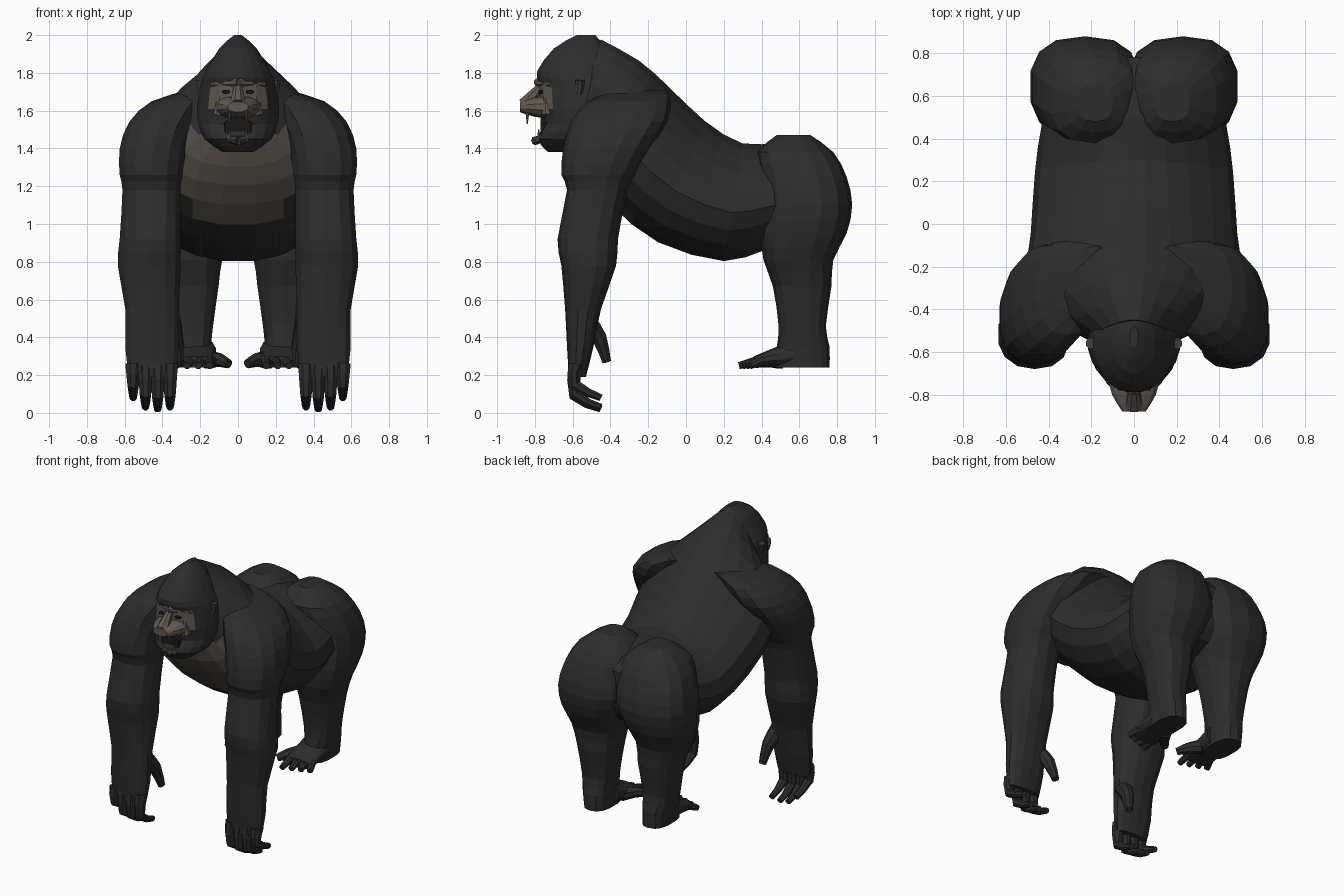
import bpy, bmesh
from math import cos, sin, pi
from mathutils import Vector

default_cube = bpy.data.objects.get("Cube")
if default_cube:
    bpy.data.objects.remove(default_cube, do_unlink=True)


def material(name, value, warmth=0):
    colour = (value, value * (1 - warmth / 2), value * (1 - warmth), 1)
    made = bpy.data.materials.new(name)
    made.use_nodes = True
    made.diffuse_color = colour
    shader = made.node_tree.nodes["Principled BSDF"]
    shader.inputs["Base Color"].default_value = colour
    shader.inputs["Roughness"].default_value = .9
    return made


fur = material("black_fur", .026)
chest_skin = material("chest_skin", .1, .28)
face_skin = material("face_skin", .12, .3)
dark_skin = material("dark_skin", .05, .25)
mouth_dark = material("mouth_dark", .01)
tooth_white = material("tooth_white", .15, .2)


def signed_power(value, exponent):
    return abs(value) ** exponent * (1 if value > 0 else -1)


def refine(rings):
    """Insert a smoothly curved ring halfway between every two given rings."""
    rings = [[number for vector in ring for number in vector] for ring in rings]
    padded = [rings[0], *rings, rings[-1]]
    result = [rings[0]]
    for before, start, end, after in zip(padded, padded[1:], padded[2:], padded[3:]):
        middle = [(9 * (s + e) - b - a) / 16 for b, s, e, a in zip(before, start, end, after)]
        result += [middle, end]
    return [(Vector(r[:3]), Vector(r[3:6]), Vector(r[6:])) for r in result]


def loft(name, rings, skin=fur, side=1, sides=14, exponent=.85, taper=0, bare=None, bare_skin=None):
    """Skin rings of (centre, half axis u, half axis v); taper narrows the +v end."""
    bm = bmesh.new()
    loops = []
    for centre, u, v in refine(rings):
        loop = []
        for i in range(sides):
            angle = 2 * pi * (i + .5) / sides
            across = signed_power(cos(angle), exponent) * (1 - taper * max(0, sin(angle)))
            point = centre + u * across + v * signed_power(sin(angle), exponent)
            loop.append(bm.verts.new((point.x * side, point.y, point.z)))
        loops.append(loop)
    for lower, upper in zip(loops, loops[1:]):
        for i in range(sides):
            bm.faces.new((lower[i - 1], lower[i], upper[i], upper[i - 1]))
    bm.faces.new(loops[0])
    bm.faces.new(loops[-1])
    bmesh.ops.recalc_face_normals(bm, faces=bm.faces)
    mesh = bpy.data.meshes.new(name)
    mesh.materials.append(skin)
    if bare:
        mesh.materials.append(bare_skin)
        for face in bm.faces:
            face.material_index = int(bare(face.calc_center_median(), face.normal))
    bm.to_mesh(mesh)
    bm.free()
    bpy.context.collection.objects.link(bpy.data.objects.new(name, mesh))


def level(inner, outer, front, back, height):
    """A horizontal ring from its four extents."""
    centre = ((inner + outer) / 2, (front + back) / 2, height)
    return centre, ((outer - inner) / 2, 0, 0), (0, (back - front) / 2, 0)


def slanted(top_y, top_z, low_y, low_z, half_width):
    """A ring across the spine, from the back line down to the belly line."""
    centre = (0, (top_y + low_y) / 2, (top_z + low_z) / 2)
    return centre, (half_width, 0, 0), (0, (top_y - low_y) / 2, (top_z - low_z) / 2)


def tube(name, points, start_radius, end_radius, skin=fur, side=1, flat=1):
    """A round limb along a path, tapering evenly."""
    points = [Vector(p) for p in points]
    last = len(points) - 1
    rings = []
    for i, point in enumerate(points):
        along = (points[min(i + 1, last)] - points[max(i - 1, 0)]).normalized()
        reference = Vector((0, 0, 1)) if abs(along.x) > .8 else Vector((1, 0, 0))
        u = (reference - along * reference.dot(along)).normalized()
        radius = start_radius + (end_radius - start_radius) * i / last
        rings.append((point, u * radius, along.cross(u) * radius * flat))
    loft(name, rings, skin, side, sides=8, exponent=1)


# Torso with a bare chest
def is_chest(centre, normal):
    return 1.05 < centre.z < 1.5 and abs(centre.x) < .3 and normal.y < -.25 and centre.y < -.3


loft("torso", [
    slanted(.78, 1.3, .78, 1.05, .22),
    slanted(.7, 1.38, .7, .92, .38),
    slanted(.5, 1.43, .42, .86, .44),
    slanted(.3, 1.43, .2, .8, .47),
    slanted(.1, 1.55, -.15, .9, .49),
    slanted(-.1, 1.74, -.4, 1.1, .51),
    slanted(-.25, 1.87, -.54, 1.3, .4),
    slanted(-.45, 1.98, -.6, 1.46, .19),
], sides=20, exponent=.95, taper=.35, bare=is_chest, bare_skin=chest_skin)


# Head with a narrow crest
def is_face(centre, normal):
    return 1.59 < centre.z < 1.75 and abs(centre.x) < .14 and normal.y < -.4


loft("head", [
    level(-.08, .08, -.73, -.6, 1.38),
    level(-.18, .18, -.79, -.45, 1.45),
    level(-.21, .21, -.75, -.4, 1.53),
    level(-.22, .22, -.77, -.3, 1.61),
    level(-.2, .2, -.78, -.3, 1.74),
    level(-.17, .17, -.79, -.35, 1.81),
    level(-.1, .1, -.7, -.42, 1.93),
    level(-.02, .02, -.58, -.48, 2),
], sides=20, exponent=.95, bare=is_face, bare_skin=face_skin)

# Muzzle, nose and open mouth
loft("muzzle", [((0, y, 1.62), (width, 0, 0), (0, 0, width / 2)) for y, width in
                ((-.7, .13), (-.8, .105), (-.88, .055))], face_skin)
tube("nose_bridge", [(0, -.76, 1.74), (0, -.85, 1.63)], .02, .045, face_skin)
tube("mouth_hollow", [(0, -.7, 1.51), (0, -.77, 1.51)], .085, .075, mouth_dark, flat=.8)

for side, word in ((1, "left"), (-1, "right")):
    # Face details
    tube(word + "_brow", [(0, -.785, 1.75), (.14, -.71, 1.74)], .023, .015, face_skin, side)
    tube(word + "_eye", [(.06, -.74, 1.7), (.06, -.78, 1.7)], .03, .018, mouth_dark, side, .5)
    tube(word + "_nostril", [(.025, -.85, 1.63), (.025, -.875, 1.63)], .015, .01, dark_skin, side)
    tube(word + "_cheek", [(.1, -.73, 1.58), (.09, -.74, 1.68)], .035, .015, face_skin, side)
    tube(word + "_lip", [(0, -.8, 1.44), (.08, -.74, 1.46)], .024, .014, dark_skin, side)
    tube(word + "_upper_fang", [(.045, -.84, 1.6), (.045, -.84, 1.53)], .012, .003, tooth_white, side)
    tube(word + "_lower_fang", [(.045, -.78, 1.44), (.045, -.78, 1.5)], .012, .003, tooth_white, side)
    tube(word + "_ear", [(.19, -.57, 1.65), (.2, -.56, 1.76)], .015, .027, dark_skin, side)

    # Arm from shoulder to palm
    loft(word + "_arm", [
        level(.1, .26, -.38, -.1, 1.71),
        level(.16, .46, -.52, -.08, 1.65),
        level(.22, .58, -.61, -.1, 1.54),
        level(.27, .63, -.65, -.19, 1.4),
        level(.29, .63, -.66, -.27, 1.26),
        level(.3, .615, -.63, -.31, 1.18),
        level(.3, .63, -.68, -.36, .92),
        level(.3, .64, -.66, -.37, .78),
        level(.31, .6, -.64, -.45, .55),
        level(.31, .6, -.63, -.49, .35),
        level(.33, .58, -.62, -.53, .19),
    ], side=side)

    # Hand: curled fingers and a hanging thumb
    for i, tip in enumerate((.03, .02, .03, .08)):
        x = .36 + .065 * i
        tube(f"{word}_finger_{i + 1}", [(x, -.58, .26), (x, -.59, tip + .07), (x, -.45, tip)],
             .045, .02, side=side)
    tube(word + "_thumb", [(.36, -.53, .48), (.33, -.46, .4), (.31, -.42, .27)], .06, .025, side=side)

    # Leg from buttock to heel
    loft(word + "_leg", [
        level(.1, .26, .48, .66, 1.47),
        level(-.02, .39, .38, .78, 1.38),
        level(-.03, .46, .4, .85, 1.25),
        level(-.03, .49, .41, .88, 1.1),
        level(.02, .475, .4, .85, .95),
        level(.08, .43, .41, .78, .81),
        level(.1, .38, .46, .77, .67),
        level(.13, .35, .49, .74, .46),
        level(.14, .33, .48, .76, .35),
        level(.14, .32, .46, .76, .24),
    ], side=side, exponent=.78)

    # Foot with four toes and a splayed big toe
    loft(word + "_foot", [((.22, y, .24 + height), (.105, 0, 0), (0, 0, height)) for y, height in
                          ((.6, .08), (.36, .03))], side=side)
    for i in range(4):
        x = .15 + .05 * i
        tip_y = .28 + .02 * i
        tube(f"{word}_toe_{i + 1}", [(x, .4, .28), (x + .01 * i, tip_y, .25)], .03, .02, side=side)
    tube(word + "_big_toe", [(.16, .5, .28), (.1, .42, .28), (.05, .37, .26)], .05, .025, side=side)
